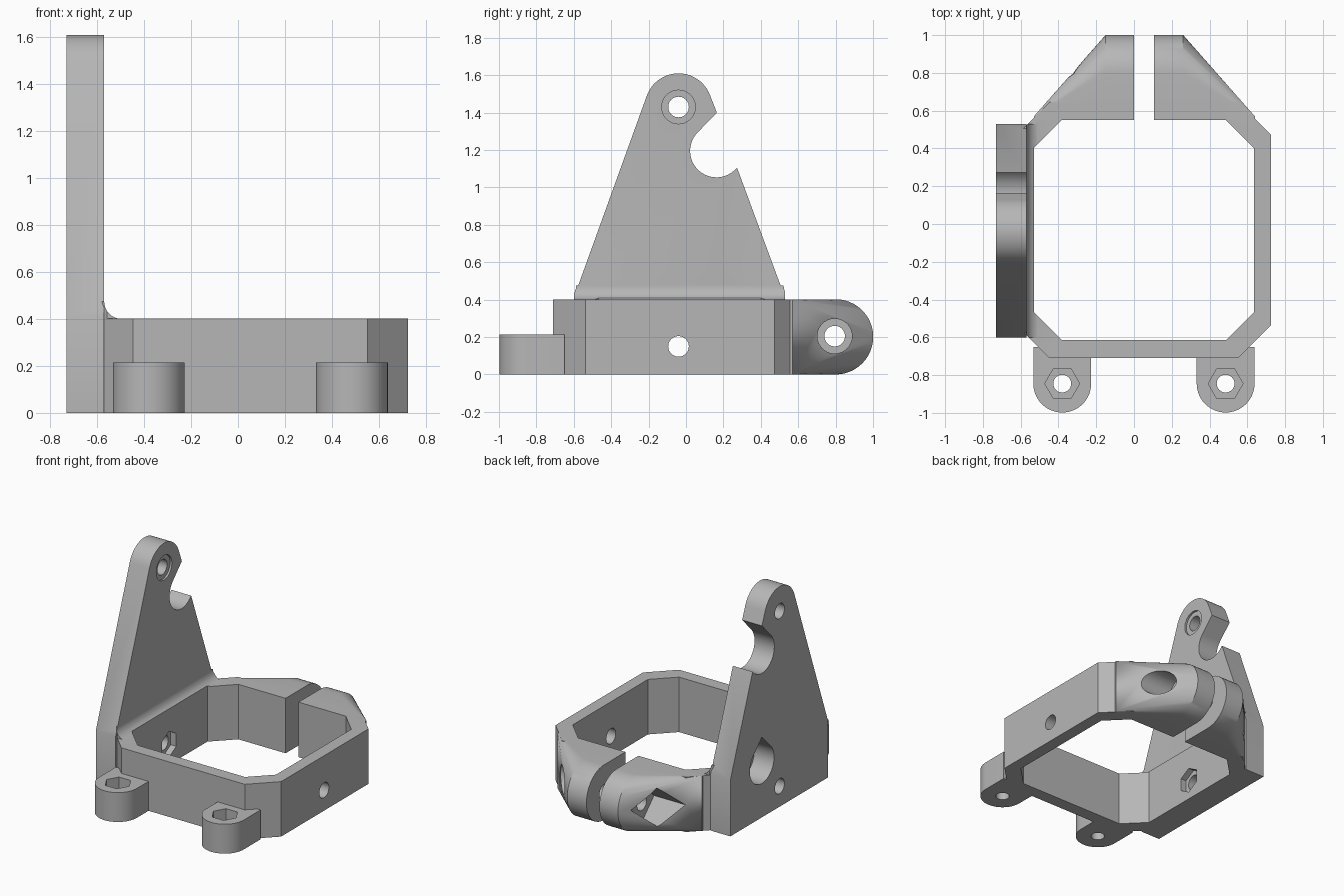
import bpy, bmesh
from math import sin, cos, pi, radians, atan2

if "Cube" in bpy.data.objects:
    bpy.data.objects.remove(bpy.data.objects["Cube"])

grey = bpy.data.materials.new("plain_grey")
grey.use_nodes = True
colour = (0.47, 0.47, 0.47, 1)
grey.diffuse_color = colour
grey.node_tree.nodes["Principled BSDF"].inputs["Base Color"].default_value = colour


def finish(name, bm):
    bmesh.ops.recalc_face_normals(bm, faces=bm.faces)
    mesh = bpy.data.meshes.new(name)
    bm.to_mesh(mesh)
    bm.free()
    mesh.materials.append(grey)
    obj = bpy.data.objects.new(name, mesh)
    bpy.context.collection.objects.link(obj)
    return obj


def place(axis, a, b, d):
    return {"x": (d, a, b), "y": (a, d, b), "z": (a, b, d)}[axis]


def prism(name, points, axis, lo, hi):
    """Extrude a 2D outline along an axis."""
    bm = bmesh.new()
    rings = [[bm.verts.new(place(axis, a, b, d)) for a, b in points] for d in (lo, hi)]
    bm.faces.new(rings[0])
    bm.faces.new(rings[1])
    n = len(points)
    for i in range(n):
        j = (i + 1) % n
        bm.faces.new((rings[0][i], rings[0][j], rings[1][j], rings[1][i]))
    return finish(name, bm)


def arc(cx, cy, r, start, end, steps=24):
    angles = [radians(start + (end - start) * i / steps) for i in range(steps + 1)]
    return [(cx + r * cos(t), cy + r * sin(t)) for t in angles]


def circle(cx, cy, r, n=40, turn=0):
    return arc(cx, cy, r, turn, turn + 360, n)[:-1]


def octagon(x0, x1, y0, y1, c):
    return [(x0 + c, y0), (x1 - c, y0), (x1, y0 + c), (x1, y1 - c),
            (x1 - c, y1), (x0 + c, y1), (x0, y1 - c), (x0, y0 + c)]


def combine(base, other, operation):
    """Apply a boolean and discard the helper."""
    mod = base.modifiers.new("combine", "BOOLEAN")
    mod.operation = operation
    mod.solver = "EXACT"
    mod.object = other
    bpy.context.view_layer.update()
    result = bpy.data.meshes.new_from_object(
        base.evaluated_get(bpy.context.evaluated_depsgraph_get()))
    base.modifiers.clear()
    base.data = result
    bpy.data.objects.remove(other)


# Octagonal clamp ring
outline = octagon(-0.62, 0.725, -0.71, 0.645, 0.173)
body = prism("clamp_bracket", outline, "z", 0, 0.402)

# Tapered clamp ears with a rounded end
bm = bmesh.new()
for x in (-0.15, 0.26):
    for y, z in circle(0.8, 0.201, 0.201, 48):
        bm.verts.new((x, y, z))
for x in (-0.53, 0.64):
    for y in (0.5, 0.57):
        for z in (0, 0.402):
            bm.verts.new((x, y, z))
hull = bmesh.ops.convex_hull(bm, input=bm.verts[:])
spare = {v for v in hull["geom_interior"] + hull["geom_unused"]
         if isinstance(v, bmesh.types.BMVert)}
bmesh.ops.delete(bm, geom=list(spare), context="VERTS")
bmesh.ops.dissolve_limit(bm, angle_limit=0.002, verts=bm.verts[:], edges=bm.edges[:])
combine(body, finish("ears", bm), "UNION")

# Upright plate: tapered sides, round top, hooked slot on the rear edge
notch_y, notch_z, notch_r = 0.163, 1.195, 0.141
side = ([(-0.6, 0), (0.53, 0), (0.53, 0.41)]
        + arc(notch_y, notch_z, notch_r, -39, -225, 28)
        + [(0.165, 1.4)]
        + arc(-0.04, 1.43, 0.18, 20, 160, 24)
        + [(-0.6, 0.41)])
plate = prism("plate", side, "x", -0.73, -0.57)
combine(body, plate, "UNION")

# Concave fillet between plate and ring, trimmed to the ring outline
curve = arc(-0.495, 0.475, 0.075, 180, 270, 10)
fillet = prism("fillet", [(-0.62, 0.35), (-0.62, 0.475)] + curve + [(-0.495, 0.35)],
               "y", -0.6, 0.53)
combine(fillet, prism("trim", outline, "z", 0.2, 0.8), "INTERSECT")
combine(body, fillet, "UNION")

# Front screw lugs
lugs = (-0.38, 0.485)
for x in lugs:
    pts = arc(x, -0.845, 0.153, 180, 360, 28) + [(x + 0.153, -0.65), (x - 0.153, -0.65)]
    combine(body, prism("lug", pts, "z", 0, 0.215), "UNION")

# Openings
teardrop = arc(0.165, 0.388, 0.14, 135, 405, 32) + [(0.165, 0.586)]
cuts = [
    (octagon(-0.53, 0.635, -0.615, 0.55, 0.148), "z", -0.1, 0.9),   # bore
    ([(0, 0.45), (0.105, 0.45), (0.105, 1.1), (0, 1.1)], "z", -0.1, 0.5),  # split
    (circle(0.795, 0.205, 0.055), "x", -0.7, 0.7),                  # clamp screw
    (circle(0.795, 0.205, 0.093), "x", 0.26, 0.8),                  # screw head seat
    (circle(0.795, 0.205, 0.14, 4), "x", -0.7, -0.2),               # nut pocket
    (circle(-0.04, 0.15, 0.055), "x", -0.9, 0.9),                   # wall holes
    (circle(-0.04, 0.15, 0.095, 6, 30), "x", -0.575, -0.45),        # inner nut seat
    (circle(-0.04, 1.43, 0.055), "x", -0.9, -0.4),                  # pivot hole
    (circle(-0.04, 1.43, 0.09), "x", -0.585, -0.4),                 # pivot recess
    (teardrop, "x", -0.9, -0.57),                                   # plate window
]
for x in lugs:
    cuts.append((circle(x, -0.845, 0.047), "z", -0.1, 0.4))
    cuts.append((circle(x, -0.845, 0.092, 6), "z", 0.11, 0.4))
for cut in cuts:
    combine(body, prism("cutter", *cut), "DIFFERENCE")

# Smooth rounds, crisp edges
bpy.ops.object.select_all(action="DESELECT")
body.select_set(True)
bpy.context.view_layer.objects.active = body
bpy.ops.object.shade_smooth_by_angle(angle=radians(25))
